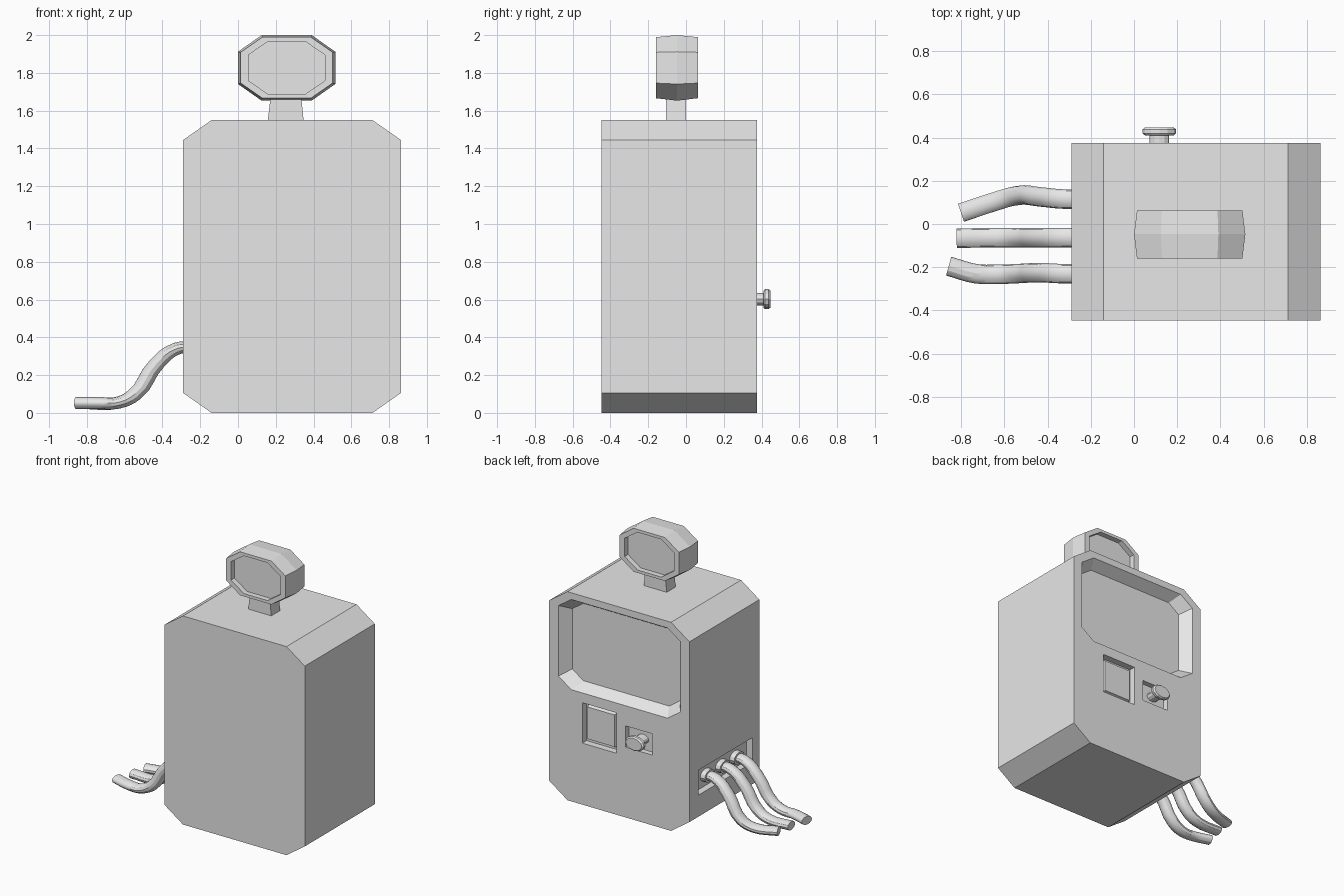
import bpy
import bmesh
from math import cos, sin, tau

if "Cube" in bpy.data.objects:
    bpy.data.objects.remove(bpy.data.objects["Cube"], do_unlink=True)

grey = bpy.data.materials.new("plain grey")
grey.use_nodes = True
grey.diffuse_color = (0.8, 0.8, 0.8, 1)
grey.node_tree.nodes["Principled BSDF"].inputs["Base Color"].default_value = (0.8, 0.8, 0.8, 1)


def octagon(x0, x1, z0, z1, cx, cz):
    """Rectangle with cut corners in the x-z plane."""
    return [(x0 + cx, z0), (x1 - cx, z0), (x1, z0 + cz), (x1, z1 - cz),
            (x1 - cx, z1), (x0 + cx, z1), (x0, z1 - cz), (x0, z0 + cz)]


def rectangle(x0, x1, z0, z1):
    return [(x0, z0), (x1, z0), (x1, z1), (x0, z1)]


def ellipse(x, z, rx, rz, n=12):
    return [(x + rx * cos(tau * i / n), z + rz * sin(tau * i / n)) for i in range(n)]


def loft(name, sections, along_x=False):
    """Skin a list of (depth, outline) sections and cap both ends."""
    bm = bmesh.new()
    rings = []
    for d, outline in sections:
        rings.append([bm.verts.new((d, a, z) if along_x else (a, d, z)) for a, z in outline])
    for r, s in zip(rings, rings[1:]):
        for i in range(len(r)):
            j = (i + 1) % len(r)
            bm.faces.new((r[i], r[j], s[j], s[i]))
    bm.faces.new(rings[0])
    bm.faces.new(rings[-1])
    bmesh.ops.recalc_face_normals(bm, faces=bm.faces)
    mesh = bpy.data.meshes.new(name)
    bm.to_mesh(mesh)
    bm.free()
    mesh.materials.append(grey)
    obj = bpy.data.objects.new(name, mesh)
    bpy.context.collection.objects.link(obj)
    return obj


def activate(obj):
    bpy.ops.object.select_all(action='DESELECT')
    obj.select_set(True)
    bpy.context.view_layer.objects.active = obj


def cut(target, cutter):
    mod = target.modifiers.new("recess", 'BOOLEAN')
    mod.operation = 'DIFFERENCE'
    mod.solver = 'EXACT'
    mod.object = cutter
    activate(target)
    bpy.ops.object.modifier_apply(modifier=mod.name)
    bpy.data.objects.remove(cutter, do_unlink=True)


# Cabinet with cut corners
FRONT, BACK, SIDE = -0.447, 0.375, -0.29
shell = octagon(SIDE, 0.862, 0, 1.55, 0.15, 0.105)
cabinet = loft("cabinet", [(FRONT, shell), (BACK, shell)])

# Large screen recess with sloping walls
opening = octagon(-0.216, 0.786, 0.83, 1.50, 0.105, 0.073)
floor = octagon(-0.158, 0.728, 0.878, 1.452, 0.09, 0.063)
cut(cabinet, loft("screen_cutter", [(BACK + 0.05, opening), (BACK, opening), (BACK - 0.08, floor)]))

# Square panel recess and knob recess
for bounds, depth in (((0.31, 0.59, 0.457, 0.757), 0.05), ((0.012, 0.235, 0.522, 0.68), 0.04)):
    hole = rectangle(*bounds)
    cut(cabinet, loft("panel_cutter", [(BACK + 0.05, hole), (BACK - depth, hole)]))

# Cable recess on the side
hole = rectangle(-0.365, 0.27, 0.265, 0.45)
cut(cabinet, loft("cable_cutter", [(SIDE - 0.05, hole), (SIDE + 0.05, hole)], True))

# Raised plate inside the square recess
loft("panel_plate", [(BACK - 0.05, rectangle(0.33, 0.57, 0.478, 0.736)),
                     (BACK - 0.02, rectangle(0.34, 0.56, 0.488, 0.726))])

# Knob with a stem and a rounded cap
KX, KZ = 0.117, 0.602
loft("knob_stem", [(BACK - 0.04, ellipse(KX, KZ, 0.046, 0.033)), (0.415, ellipse(KX, KZ, 0.046, 0.033))])
loft("knob_cap", [(y, ellipse(KX, KZ, 0.078 * s, 0.053 * s))
                  for y, s in ((0.41, 0.85), (0.419, 1), (0.437, 1), (0.447, 0.85))])

# Neck and display head, recessed on both faces
loft("neck", [(y, [(0.158, 1.55), (0.347, 1.55), (0.335, 1.67), (0.172, 1.67)]) for y in (-0.105, 0.0)])
window = octagon(0.055, 0.46, 1.687, 1.967, 0.105, 0.072)
rim = octagon(0.014, 0.501, 1.666, 1.989, 0.115, 0.08)
middle = octagon(0, 0.515, 1.653, 2.0, 0.125, 0.088)
loft("display_head", [(-0.12, window), (-0.16, window), (-0.16, rim), (-0.047, middle),
                      (0.063, rim), (0.063, window), (0.023, window)])

# Three cables sagging to the ground, flattened slightly in height
FLAT = 0.7
drop = [(-0.24, 0.347), (-0.32, 0.342), (-0.43, 0.26), (-0.55, 0.095), (-0.64, 0.053)]
cables = {
    "back": ([0.115, 0.115, 0.125, 0.13, 0.105], (-0.80, 0.052)),
    "middle": ([-0.063] * 5, (-0.82, -0.066)),
    "front": ([-0.23, -0.23, -0.225, -0.23, -0.233], (-0.857, -0.195)),
}
for label, (ys, (end_x, end_y)) in cables.items():
    path = [(x, y, z) for (x, z), y in zip(drop, ys)]
    if label == "front":
        path.append((-0.73, -0.23, 0.052))
    path.append((end_x, end_y, 0.052))
    curve = bpy.data.curves.new(label + "_cable", 'CURVE')
    curve.dimensions = '3D'
    curve.bevel_depth = 0.045
    curve.bevel_resolution = 4
    curve.resolution_u = 4
    curve.use_fill_caps = True
    spline = curve.splines.new('BEZIER')
    spline.bezier_points.add(len(path) - 1)
    for point, (x, y, z) in zip(spline.bezier_points, path):
        point.co = (x, y, z / FLAT)
        point.handle_left_type = point.handle_right_type = 'AUTO'
    curve.materials.append(grey)
    cable = bpy.data.objects.new(label + "_cable", curve)
    cable.scale.z = FLAT
    bpy.context.collection.objects.link(cable)
    activate(cable)
    bpy.ops.object.convert(target='MESH')
    bpy.ops.object.shade_smooth_by_angle()
    # Collar where the cable enters the recess
    collar = ellipse(ys[0], 0.347, 0.062, 0.045)
    loft(label + "_cable_collar", [(SIDE + 0.05, collar), (SIDE + 0.012, collar)], True)
